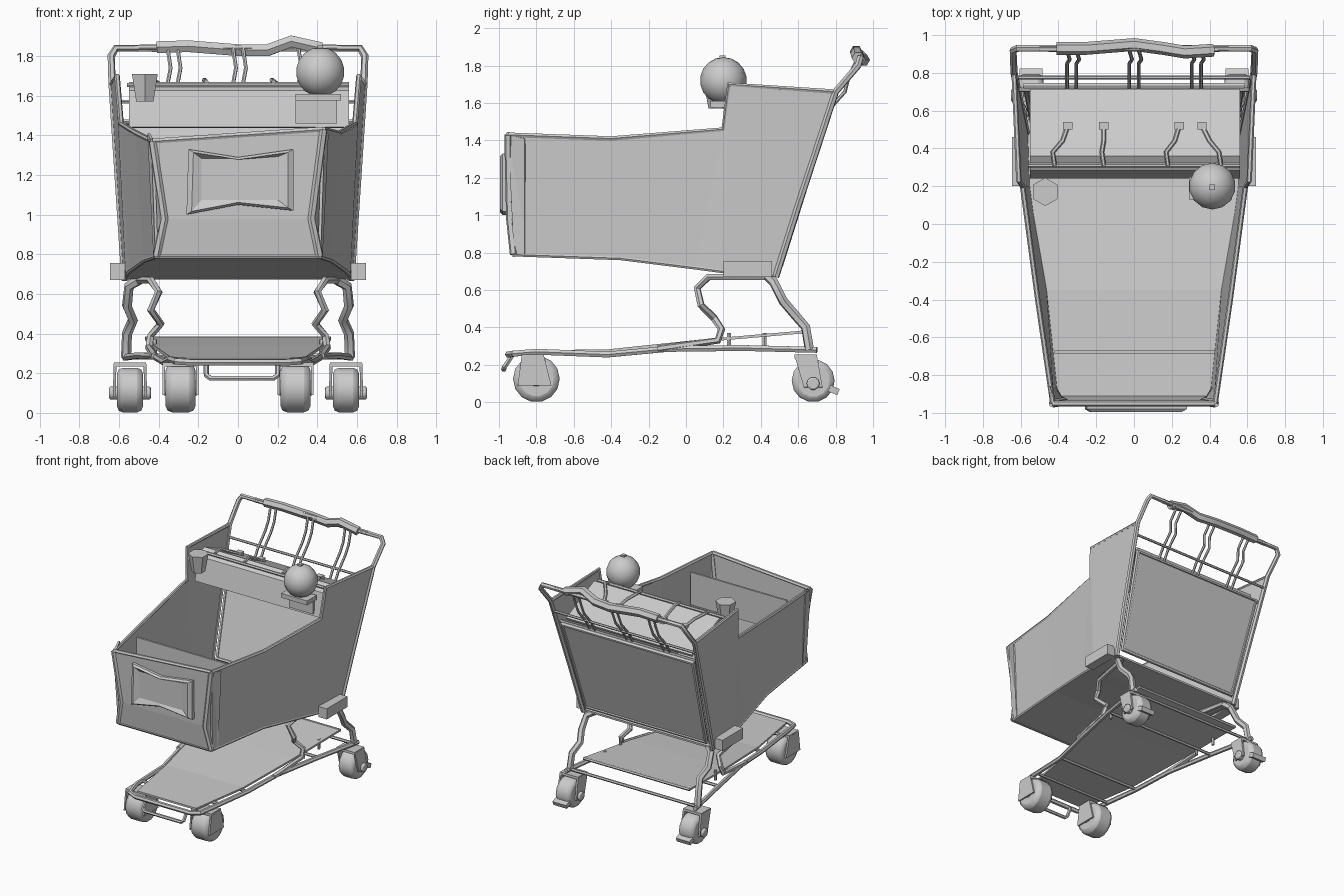
import bpy, bmesh
from math import pi
from mathutils import Vector

if "Cube" in bpy.data.objects:
    bpy.data.objects.remove(bpy.data.objects["Cube"], do_unlink=True)

grey = bpy.data.materials.new("plain grey")
grey.use_nodes = True
grey.diffuse_color = (0.6, 0.6, 0.6, 1)
grey.node_tree.nodes["Principled BSDF"].inputs["Base Color"].default_value = (0.6, 0.6, 0.6, 1)


def finish(ob, name, smooth=None):
    ob.name = name
    ob.data.materials.clear()
    ob.data.materials.append(grey)
    if smooth:
        bpy.ops.object.select_all(action='DESELECT')
        ob.select_set(True)
        bpy.context.view_layer.objects.active = ob
        bpy.ops.object.shade_smooth_by_angle(angle=smooth)
    return ob


def grid(name, rows, thick=0.015):
    """Sheet lofted through rows of points, given thickness."""
    bm = bmesh.new()
    vs = [[bm.verts.new(p) for p in row] for row in rows]
    for a, b in zip(vs, vs[1:]):
        for i in range(len(a) - 1):
            bm.faces.new((a[i], a[i + 1], b[i + 1], b[i]))
    bmesh.ops.recalc_face_normals(bm, faces=bm.faces)
    me = bpy.data.meshes.new(name)
    bm.to_mesh(me)
    bm.free()
    ob = bpy.data.objects.new(name, me)
    bpy.context.collection.objects.link(ob)
    m = ob.modifiers.new("thickness", 'SOLIDIFY')
    m.thickness, m.offset = thick, 0
    return finish(ob, name)


def tube(name, pts, r=0.015, closed=False):
    cu = bpy.data.curves.new(name, 'CURVE')
    cu.dimensions = '3D'
    cu.bevel_depth, cu.bevel_resolution, cu.use_fill_caps = r, 1, True
    sp = cu.splines.new('POLY')
    sp.points.add(len(pts) - 1)
    for p, co in zip(sp.points, pts):
        p.co = (*co, 1)
    sp.use_cyclic_u = closed
    ob = bpy.data.objects.new(name, cu)
    bpy.context.collection.objects.link(ob)
    bpy.ops.object.select_all(action='DESELECT')
    ob.select_set(True)
    bpy.context.view_layer.objects.active = ob
    bpy.ops.object.convert(target='MESH')
    return finish(bpy.context.object, name, 0.7)


def box(name, lo, hi, rot=(0, 0, 0)):
    lo, hi = Vector(lo), Vector(hi)
    bpy.ops.mesh.primitive_cube_add(size=1, location=(lo + hi) / 2, rotation=rot)
    ob = bpy.context.object
    ob.scale = hi - lo
    return finish(ob, name)


def wheel(name, loc, r, w, n=14):
    bpy.ops.mesh.primitive_cylinder_add(vertices=n, radius=r, depth=w, location=loc, rotation=(0, pi / 2, 0))
    ob = bpy.context.object
    m = ob.modifiers.new("round edge", 'BEVEL')
    m.width, m.segments, m.limit_method, m.angle_limit = min(r, w) * 0.25, 2, 'ANGLE', 1
    return finish(ob, name, 0.7)


def mirror(s, pts):
    return [(s * x, y, z) for x, y, z in pts]


# Basket side columns, top and bottom edges from front to back
top = [(.43, -.95, 1.43), (.51, -.4, 1.41), (.59, .2, 1.46), (.61, .23, 1.7), (.635, .8, 1.66)]
low = [(.41, -.92, .79), (.47, -.35, .77), (.54, .05, .72), (.56, .2, .7), (.57, .48, .68)]
left_top, right_top = list(top), mirror(-1, top)
right_top[0] = (-.43, -.95, 1.37)

for s, edge, side in ((1, left_top, "left"), (-1, right_top, "right")):
    grid(side + "_basket_wall", [edge, mirror(s, low)])
    tube(side + "_basket_rim", edge, .014)
    tube(side + "_bottom_rim", mirror(s, low), .012)
    # Bent front corner post
    tube(side + "_corner_post", [edge[0], (s * .37, -.94, .98), (s * .41, -.92, .79)], .022)
    grid(side + "_corner_face", [[edge[0], (s * .37, -.95, .98), (s * .41, -.92, .79)],
                                 [(s * .45, -.86, 1.41), (s * .43, -.86, .98), (s * .42, -.86, .79)]])
    # Handle upright
    tube(side + "_upright", mirror(s, [(.57, .48, .67), (.595, .6, 1.05), (.635, .8, 1.66),
                                       (.64, .92, 1.8), (.615, .93, 1.84), (.38, .93, 1.84)]), .019)
    box(side + "_bracket", sorted([(s * .57, .2, .68), (s * .645, .46, .76)])[0][:1] + (.2, .67),
        (max(s * .57, s * .645), .46, .755))
    # Bent legs
    tube(side + "_back_leg", mirror(s, [(.5, .44, .67), (.55, .47, .64), (.56, .52, .54), (.53, .58, .47),
                                        (.56, .64, .4), (.565, .66, .28)]), .026)
    tube(side + "_front_leg", mirror(s, [(.5, .45, .67), (.44, .12, .67), (.4, .06, .61), (.44, .08, .52),
                                         (.39, .15, .45), (.44, .19, .39), (.45, .17, .33), (.42, -.15, .285)]), .02)
    # Base rail and plate posts
    tube(side + "_base_rail", mirror(s, [(.57, .7, .28), (.5, .3, .29), (.42, -.1, .285), (.37, -.42, .255),
                                         (.34, -.8, .27), (.31, -.92, .26), (.24, -.95, .255), (0, -.95, .255)]), .018)
    for y in (.23, .42):
        tube(side + "_plate_post", [(s * .42, y, .29), (s * .42, y, .37)], .012)

    # Front wheel with fork cover
    x = s * .29
    wheel(side + "_front_wheel", (x, -.8, .125), .125, .15)
    wheel(side + "_front_hub", (x, -.8, .125), .04, .175, 10)
    for d in (-1, 1):
        grid(side + "_front_fork", [[(x + d * .085, -.88, .24), (x + d * .085, -.76, .25)],
                                    [(x + d * .085, -.9, .09), (x + d * .085, -.72, .09)]], .012)
    box(side + "_front_fork_top", (x - .09, -.88, .235), (x + .09, -.76, .255))

    # Back wheel with fork, axle and brake pedal
    x = s * .545
    wheel(side + "_back_wheel", (x, .68, .115), .115, .13)
    wheel(side + "_back_axle", (x, .68, .1), .035, .21, 10)
    for d in (-1, 1):
        grid(side + "_back_fork", [[(x + d * .075, .58, .25), (x + d * .075, .7, .25)],
                                   [(x + d * .08, .63, .08), (x + d * .08, .73, .08)]], .014)
    box(side + "_back_fork_top", (x - .08, .58, .235), (x + .08, .7, .255))
    box(side + "_brake_pedal", (x - .06, .7, .06), (x + .06, .82, .095), (-.4, 0, 0))

# Basket floor and bent front wall
grid("basket_floor", [low, mirror(-1, low)])
grid("front_wall", [[right_top[0], left_top[0]], [(-.37, -.94, .98), (.37, -.94, .98)],
                    [(-.41, -.92, .79), (.41, -.92, .79)]], .02)
tube("front_rim", [right_top[0], left_top[0]], .016)
tube("front_bottom_rim", [(-.41, -.92, .79), (.41, -.92, .79)], .014)
box("basket_divider", (-.42, -.685, 1.12), (.43, -.67, 1.38))

# Front sign with raised bent frame
outer = [(-.25, 1.33), (0, 1.29), (.28, 1.33), (.28, 1.02), (0, 1.05), (-.26, 1.0)]
inner = [(-.21, 1.3), (0, 1.3), (.23, 1.31), (.23, 1.06), (0, 1.06), (-.21, 1.06)]
bm = bmesh.new()
loops = [[bm.verts.new((x * k, y, 1.17 + (z - 1.17) * k)) for x, z in ring]
         for ring, y, k in ((outer, -.94, 1), (outer, -.98, 1), (outer, -.995, .9), (inner, -.98, .88))]
for a, b in zip(loops, loops[1:]):
    for i in range(6):
        j = (i + 1) % 6
        bm.faces.new((a[i], a[j], b[j], b[i]))
bm.faces.new(loops[-1])
bmesh.ops.recalc_face_normals(bm, faces=bm.faces)
me = bpy.data.meshes.new("front_sign")
bm.to_mesh(me)
bm.free()
sign = bpy.data.objects.new("front_sign", me)
bpy.context.collection.objects.link(sign)
finish(sign, "front_sign")

# Swinging back gate with frame
gate = [(-.575, .73, 1.46), (.575, .73, 1.46), (.53, .5, .73), (-.53, .5, .73)]
grid("back_gate", [gate[:2], [gate[3], gate[2]]], .02)
tube("gate_frame", gate, .02, True)

# Handle grip, cross rods and wire pairs
tube("handle_grip", [(-.41, .93, 1.845), (-.25, .93, 1.85), (0, .95, 1.83), (.15, .93, 1.83),
                     (.27, .91, 1.875), (.42, .92, 1.84)], .034)
tube("handle_bar", [(-.5, .93, 1.84), (.5, .93, 1.84)], .018)
tube("upper_rod", [(-.625, .775, 1.57), (.625, .775, 1.57)], .01)
tube("lower_rod", [(-.61, .71, 1.47), (.61, .71, 1.47)], .012)
for x in (-.33, 0, .33):
    for d in (-.025, .025):
        tube("handle_wire", [(x + d, .92, 1.84), (x + d + .015, .87, 1.74), (x + d, .85, 1.66),
                             (x + d, .76, 1.56), (x + d, .7, 1.46)], .01)

# Child seat flap with straps
profile = [(.25, 1.44), (.29, 1.62), (.36, 1.66), (.45, 1.62), (.71, 1.5)]
grid("child_seat", [[(x, y, z) for y, z in profile] for x in (-.55, 0, .56)], .02)
tube("seat_front_rod", [(-.56, .31, 1.655), (.56, .31, 1.655)], .012)
for x, lean in ((-.42, .07), (-.16, 0), (.18, .06), (.46, -.1)):
    tube("seat_strap", [(x, .31, 1.67), (x - .01, .38, 1.68), (x + lean * .6, .44, 1.645),
                        (x + lean, .52, 1.605)], .012)
    box("strap_buckle", (x + lean - .025, .5, 1.59), (x + lean + .025, .54, 1.625))

# Ball on a holder and a six sided cup
bpy.ops.mesh.primitive_uv_sphere_add(segments=14, ring_count=9, radius=.125, location=(.415, .2, 1.72))
finish(bpy.context.object, "ball", 0.7)
box("ball_stem", (.4, .18, 1.83), (.43, .21, 1.855))
box("ball_holder", (.29, .13, 1.575), (.52, .25, 1.61))
box("holder_front", (.29, .23, 1.46), (.5, .25, 1.58))
bpy.ops.mesh.primitive_cone_add(vertices=6, radius1=.05, radius2=.075, depth=.14, location=(-.47, .17, 1.64))
finish(bpy.context.object, "cup")

# Lower rack plate, cross bars and front bumper loop
rack = [(.26, -.9, .27), (.34, -.42, .275), (.42, .1, .33), (.47, .62, .375)]
grid("rack_plate", [rack, mirror(-1, rack)], .015)
for x, y, z in ((.47, .62, .375), (.34, -.72, .265), (.37, -.42, .26), (.5, .3, .29), (.57, .66, .28)):
    tube("rack_bar", [(-x, y, z), (x, y, z)], .012)
tube("front_bumper", [(-.16, -.93, .25), (-.16, -.97, .19), (-.14, -.975, .175), (.18, -.975, .175),
                      (.2, -.97, .19), (.2, -.93, .25)], .014)
